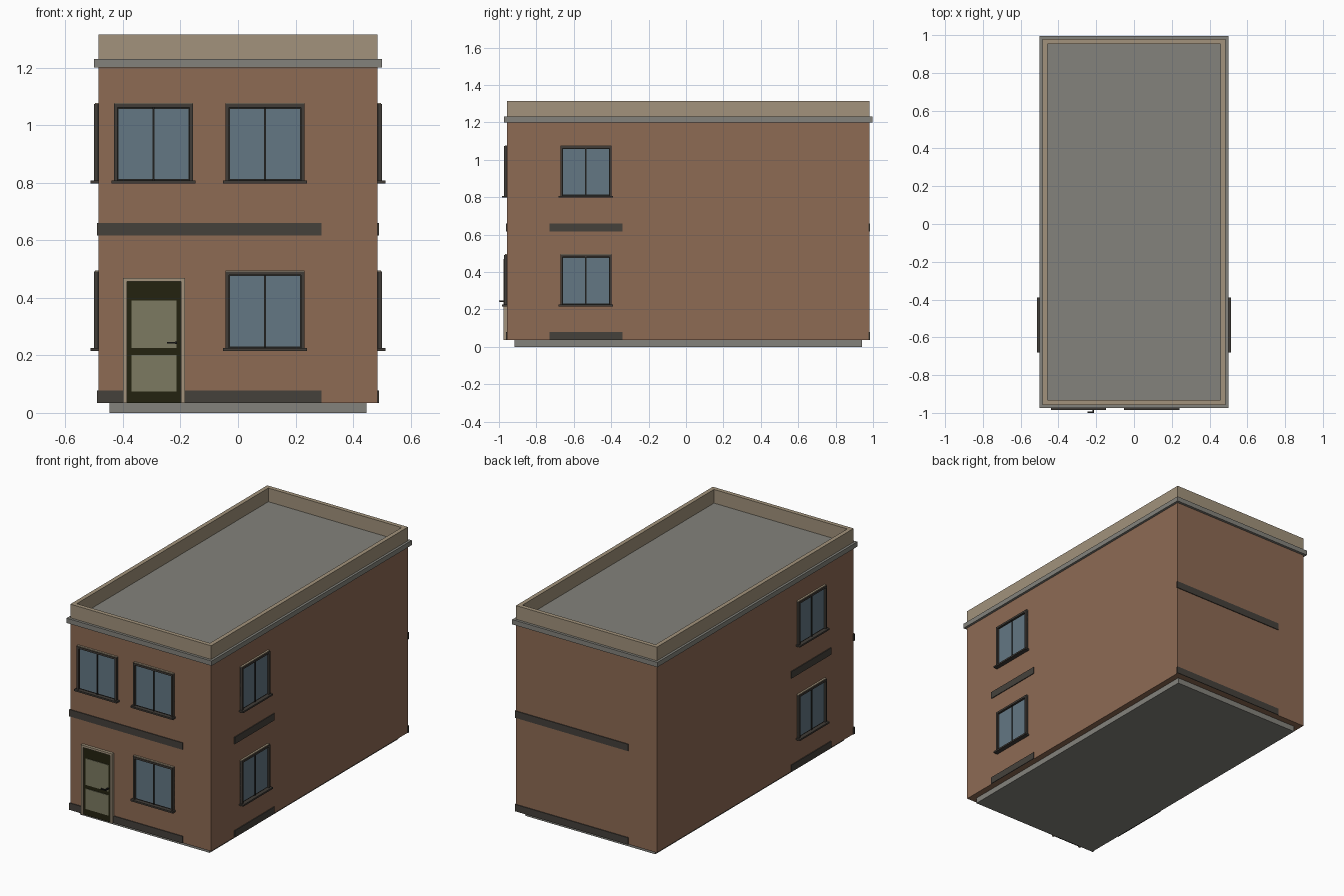
import bpy
import bmesh
from math import pi
from mathutils import Vector

if "Cube" in bpy.data.objects:
    bpy.data.objects.remove(bpy.data.objects["Cube"], do_unlink=True)


def material(name, r, g, b):
    m = bpy.data.materials.new(name)
    m.use_nodes = True
    m.diffuse_color = (r, g, b, 1)
    m.node_tree.nodes["Principled BSDF"].inputs["Base Color"].default_value = (r, g, b, 1)
    return m


BRICK = material("brown wall", 0.27, 0.145, 0.088)
TAN = material("tan trim", 0.36, 0.29, 0.20)
GREY = material("grey concrete", 0.23, 0.225, 0.20)
BAND = material("dark band", 0.06, 0.053, 0.044)
FRAME = material("window frame", 0.052, 0.045, 0.038)
SASH = material("dark sash", 0.015, 0.015, 0.014)
GLASS = material("blue glass", 0.125, 0.185, 0.23)
DOOR = material("dark olive door", 0.017, 0.016, 0.005)
PANEL = material("olive door panel", 0.20, 0.195, 0.12)


def mesh_of(name, boxes):
    """Join boxes given as (low corner, high corner, material) into one mesh."""
    me = bpy.data.meshes.new(name)
    bm = bmesh.new()
    for lo, hi, mat in boxes:
        if mat.name not in me.materials:
            me.materials.append(mat)
        lo, hi = Vector(lo), Vector(hi)
        made = bmesh.ops.create_cube(bm, size=1)["verts"]
        for v in made:
            v.co = (lo + hi) / 2 + v.co * (hi - lo)
        for f in {f for v in made for f in v.link_faces}:
            f.material_index = me.materials.find(mat.name)
    bm.to_mesh(me)
    bm.free()
    return me


def place(name, me, loc=(0, 0, 0), turn=0):
    ob = bpy.data.objects.new(name, me)
    ob.location = loc
    ob.rotation_euler.z = turn
    bpy.context.collection.objects.link(ob)
    return ob


def box(name, lo, hi, mat):
    return place(name, mesh_of(name, [(lo, hi, mat)]))


# Main block
X, FRONT, BACK = 0.485, -0.957, 0.98
FLOOR, EAVE, ROOF, TOP = 0.035, 1.2, 1.23, 1.315
box("plinth", (-0.447, -0.917, 0), (0.447, 0.94, FLOOR), GREY)
box("walls", (-X, FRONT, FLOOR), (X, BACK, EAVE), BRICK)
box("cornice_and_roof", (-0.5, FRONT - 0.016, EAVE), (0.5, BACK + 0.016, ROOF), GREY)

# Parapet ring around the flat roof
T = 0.026
place("parapet", mesh_of("parapet", [
    ((-X, FRONT, ROOF), (X, FRONT + T, TOP), TAN),
    ((-X, BACK - T, ROOF), (X, BACK, TOP), TAN),
    ((-X, FRONT + T, ROOF), (T - X, BACK - T, TOP), TAN),
    ((X - T, FRONT + T, ROOF), (X, BACK - T, TOP), TAN)]))

# Dark bands at the foot of each storey
P = 0.005
for level, z in (("lower", FLOOR), ("upper", 0.617)):
    h = z + 0.043
    box(level + "_front_band", (-X - P, FRONT - P, z), (0.29, FRONT + P, h), BAND)
    box(level + "_back_band", (-0.29, BACK - P, z), (X + P, BACK + P, h), BAND)
    for side, s in (("left", 1), ("right", -1)):
        box(f"{level}_{side}_band", (s * X - P, -0.73, z), (s * X + P, -0.34, h), BAND)

# Window facing -y, with its origin at the bottom centre on the wall
W, H, C = 0.137, 0.28, 0.012
parts = [
    ((-W, -0.003, 0.01), (W, 0.01, H - 0.004), SASH),
    ((-0.146, -0.028, 0), (0.146, 0, 0.01), FRAME),
    ((-W, -0.016, H - C - 0.004), (W, 0, H - 0.004), FRAME),
    ((-W, -0.012, H - 0.004), (W, 0, H), TAN),
    ((-0.004, -0.01, 0.01), (0.004, 0, H - C), SASH)]
for s in (1, -1):
    parts.append(((s * W - C / 2 - s * C / 2, -0.016, 0.01),
                  (s * W + C / 2 - s * C / 2, 0, H - C), FRAME))
    parts.append(((s * 0.063 - 0.059, -0.006, 0.016),
                  (s * 0.063 + 0.059, 0, H - C - 0.008), GLASS))
window = mesh_of("window", parts)

LOW, HIGH = 0.215, 0.797
place("front_upper_right_window", window, (-0.294, FRONT, HIGH))
place("front_upper_left_window", window, (0.094, FRONT, HIGH))
place("front_lower_left_window", window, (0.094, FRONT, LOW))
for level, z in (("lower", LOW), ("upper", HIGH)):
    for side, s in (("left", 1), ("right", -1)):
        place(f"{side}_{level}_window", window, (s * X, -0.535, z), s * pi / 2)

# Front door: trim, leaf, two panels and a lever handle
TRIM = 0.014
place("door_trim", mesh_of("door_trim", [
    ((-0.108, -0.018, 0), (TRIM - 0.108, 0, 0.43), TAN),
    ((0.108 - TRIM, -0.018, 0), (0.108, 0, 0.43), TAN),
    ((-0.108, -0.018, 0.421), (0.108, 0, 0.434), TAN)]), (-0.292, FRONT, FLOOR))
place("door_leaf", mesh_of("door_leaf", [
    ((-0.096, -0.01, 0), (0.096, 0, 0.421), DOOR),
    ((-0.078, -0.013, 0.04), (0.078, 0, 0.167), PANEL),
    ((-0.078, -0.013, 0.19), (0.078, 0, 0.355), PANEL)]), (-0.292, FRONT, FLOOR))
place("door_handle", mesh_of("door_handle", [
    ((0.046, -0.043, 0.206), (0.08, -0.036, 0.212), SASH),
    ((0.073, -0.04, 0.205), (0.08, 0, 0.213), SASH)]), (-0.292, FRONT, FLOOR))
